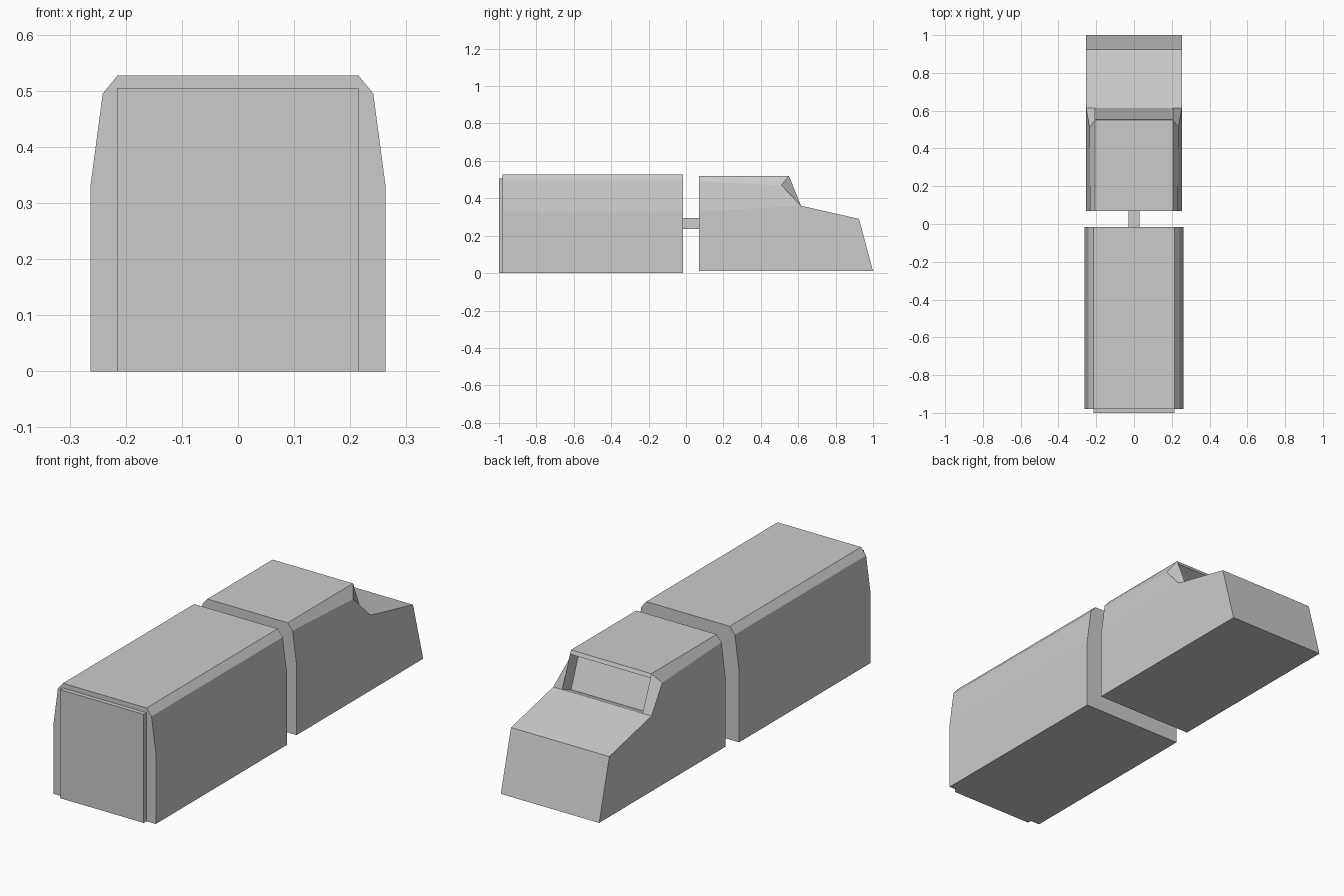
import bpy, bmesh

if "Cube" in bpy.data.objects:
    bpy.data.objects.remove(bpy.data.objects["Cube"])


def finish(name, bm):
    bmesh.ops.recalc_face_normals(bm, faces=bm.faces[:])
    mesh = bpy.data.meshes.new(name)
    bm.to_mesh(mesh)
    bm.free()
    obj = bpy.data.objects.new(name, mesh)
    bpy.context.collection.objects.link(obj)
    return obj


def extrude_profile(name, half, y0, y1):
    """Mirror a half outline (x, z) and extrude it along y."""
    outline = half + [(-x, z) for x, z in reversed(half)]
    bm = bmesh.new()
    face = bm.faces.new([bm.verts.new((x, y0, z)) for x, z in outline])
    ext = bmesh.ops.extrude_face_region(bm, geom=[face])
    verts = [v for v in ext["geom"] if isinstance(v, bmesh.types.BMVert)]
    bmesh.ops.translate(bm, verts=verts, vec=(0, y1 - y0, 0))
    return finish(name, bm)


# Rear carriage, end door and coupling bar
extrude_profile("rear_carriage",
                [(0.263, 0), (0.263, 0.33), (0.241, 0.495), (0.215, 0.527)],
                -0.98, -0.015)
extrude_profile("end_door", [(0.215, 0), (0.215, 0.505)], -1.0, -0.98)
extrude_profile("coupling_bar", [(0.03, 0.235), (0.03, 0.295)], -0.015, 0.07)

# Cab: named points on the right side, mirrored to the left
points = {
    "back_low": (0.253, 0.07, 0.01), "back_mid": (0.253, 0.07, 0.33),
    "back_high": (0.232, 0.07, 0.49), "back_roof": (0.207, 0.07, 0.52),
    "roof": (0.207, 0.55, 0.52), "shoulder": (0.235, 0.51, 0.47),
    "hood": (0.253, 0.615, 0.36), "nose": (0.253, 0.925, 0.29),
    "toe": (0.253, 1.0, 0.01),
    "frame_top": (0.207, 0.557, 0.503), "frame_low": (0.207, 0.615, 0.36),
    "glass_top": (0.207, 0.495, 0.475), "glass_low": (0.207, 0.549, 0.335),
}
# Faces that exist once per side: flank, upper flank, chamfer, pillar, recess wall
side_faces = [
    "back_low toe nose hood back_mid",
    "back_mid hood shoulder back_high",
    "back_high shoulder roof back_roof",
    "roof shoulder hood frame_low frame_top",
    "frame_top frame_low glass_low glass_top",
]
# Faces that span both sides: rear, floor, grille, hood, roof, lip, windscreen recess
span_faces = [
    "back_low back_mid back_high back_roof",
    "back_low toe", "toe nose", "nose hood frame_low",
    "back_roof roof", "roof frame_top", "frame_top glass_top",
    "glass_top glass_low", "glass_low frame_low",
]
bm = bmesh.new()
right = {k: bm.verts.new(p) for k, p in points.items()}
left = {k: bm.verts.new((-p[0], p[1], p[2])) for k, p in points.items()}
for keys in side_faces:
    for side in (right, left):
        bm.faces.new([side[k] for k in keys.split()])
for keys in span_faces:
    names = keys.split()
    bm.faces.new([right[k] for k in names] + [left[k] for k in reversed(names)])
finish("cab", bm)
